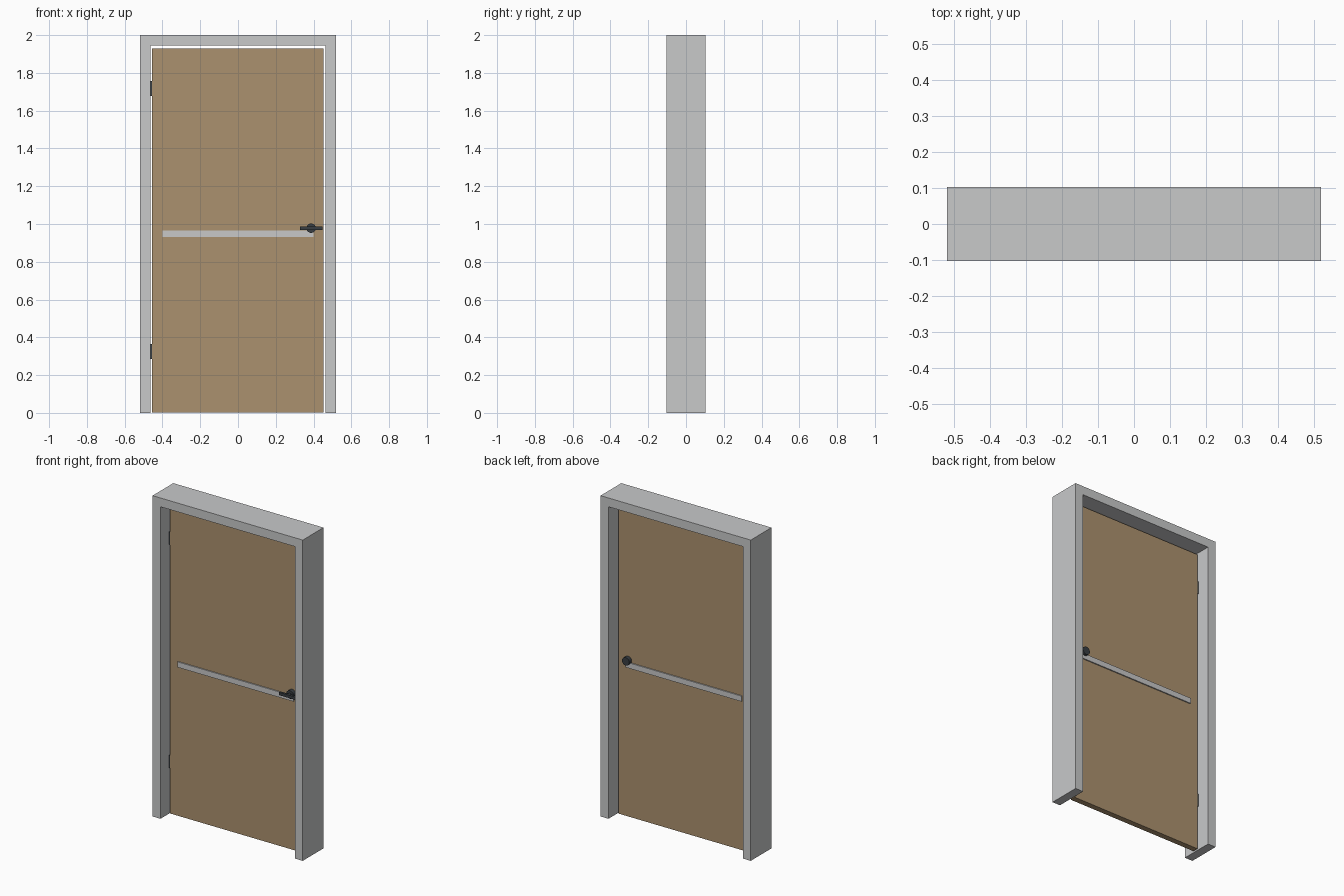
import bpy, bmesh
from math import pi
from mathutils import Matrix, Vector

cube = bpy.data.objects.get("Cube")
if cube:
    bpy.data.objects.remove(cube, do_unlink=True)


def material(name, rgb):
    m = bpy.data.materials.new(name)
    m.use_nodes = True
    colour = (*rgb, 1.0)
    m.diffuse_color = colour
    m.node_tree.nodes["Principled BSDF"].inputs["Base Color"].default_value = colour
    return m


grey = material("frame grey", (0.58, 0.585, 0.59))
wood = material("door tan", (0.41, 0.285, 0.158))
metal = material("bar silver", (0.58, 0.58, 0.58))
dark = material("dark metal", (0.04, 0.048, 0.055))


def add(name, bm, mat):
    bmesh.ops.recalc_face_normals(bm, faces=bm.faces)
    mesh = bpy.data.meshes.new(name)
    bm.to_mesh(mesh)
    bm.free()
    mesh.materials.append(mat)
    obj = bpy.data.objects.new(name, mesh)
    bpy.context.collection.objects.link(obj)
    return obj


def box(name, lo, hi, mat):
    bm = bmesh.new()
    lo, hi = Vector(lo), Vector(hi)
    size = Matrix.Diagonal((*(hi - lo), 1))
    bmesh.ops.create_cube(bm, size=1, matrix=Matrix.Translation((lo + hi) / 2) @ size)
    return add(name, bm, mat)


def rod(name, x, z, y0, y1, radius, mat):
    bm = bmesh.new()
    place = Matrix.Translation((x, (y0 + y1) / 2, z)) @ Matrix.Rotation(pi / 2, 4, "X")
    bmesh.ops.create_cone(bm, cap_ends=True, segments=24, radius1=radius,
                          radius2=radius, depth=abs(y1 - y0), matrix=place)
    obj = add(name, bm, mat)
    for o in bpy.context.selected_objects:
        o.select_set(False)
    bpy.context.view_layer.objects.active = obj
    obj.select_set(True)
    bpy.ops.object.shade_smooth_by_angle()
    obj.select_set(False)
    return obj


# Frame: one arch-shaped profile extruded through the wall depth
W, IN, TOP, D = 0.518, 0.463, 1.945, 0.102
outline = [(-W, 0), (-W, 2), (W, 2), (W, 0), (IN, 0), (IN, TOP), (-IN, TOP), (-IN, 0)]
bm = bmesh.new()
face = bm.faces.new([bm.verts.new((x, -D, z)) for x, z in outline])
out = bmesh.ops.extrude_face_region(bm, geom=[face])
moved = [g for g in out["geom"] if isinstance(g, bmesh.types.BMVert)]
bmesh.ops.translate(bm, verts=moved, vec=(0, 2 * D, 0))
add("door_frame", bm, grey)

# Door leaf
T = 0.018
box("door_leaf", (-0.455, -T, 0.003), (0.453, T, 1.93), wood)

# Rail and rosette on both faces
HX, HZ = 0.387, 0.978
for side, s in (("front", -1), ("back", 1)):
    ys = sorted((s * T, s * 0.025))
    box(side + "_push_bar", (-0.4, ys[0], 0.932), (0.4, ys[1], 0.966), metal)
    rod(side + "_rosette", HX, HZ, s * T, s * 0.042, 0.025, dark)

# Lever handle on the front
rod("lever_stem", HX, HZ, -0.042, -0.055, 0.01, dark)
box("lever", (0.328, -0.066, HZ - 0.009), (0.448, -0.052, HZ + 0.009), dark)

# Hinges in the gap on the right-hand jamb
for label, z in (("lower", 0.325), ("upper", 1.717)):
    box(label + "_hinge", (-0.464, -T, z - 0.04), (-0.454, T, z + 0.04), dark)
